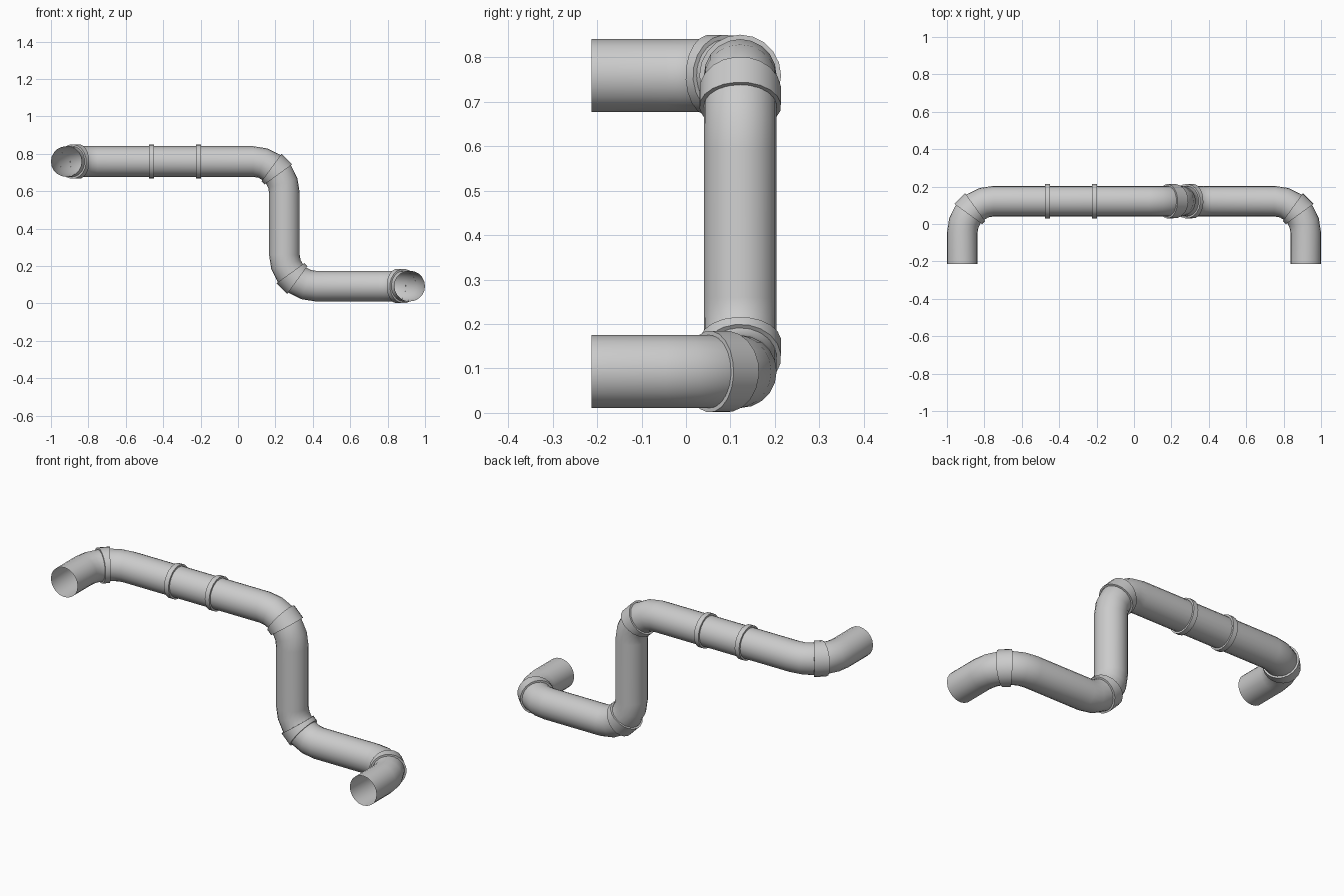
import bpy, bmesh, math
from mathutils import Vector

if "Cube" in bpy.data.objects:
    bpy.data.objects.remove(bpy.data.objects["Cube"])

SIDES, R, COLLAR_R, BEND, STEPS = 20, 0.082, 0.092, 0.167, 5
UPPER, LOWER, BACK, FRONT = 0.759, 0.093, 0.122, -0.213

# corner points of the pipe run
route = [Vector(p) for p in (
    (-0.918, FRONT, UPPER), (-0.918, BACK, UPPER), (0.248, BACK, UPPER),
    (0.248, BACK, LOWER), (0.918, BACK, LOWER), (0.918, FRONT, LOWER))]


def sweep(name, stations):
    """Skin rings through (centre, tangent, radius) stations, ends left open."""
    bm = bmesh.new()
    rings, side, last = [], None, None
    for centre, tangent, radius in stations:
        if side is None:
            side = tangent.orthogonal().normalized()
        else:
            side = last.rotation_difference(tangent) @ side
        last = tangent
        up = tangent.cross(side)
        rings.append([bm.verts.new(centre + radius * (
            side * math.cos(a) + up * math.sin(a)))
            for a in ((i + 0.5) * math.tau / SIDES for i in range(SIDES))])
    for a, b in zip(rings, rings[1:]):
        for i in range(SIDES):
            j = (i + 1) % SIDES
            bm.faces.new((a[i], a[j], b[j], b[i]))
    mesh = bpy.data.meshes.new(name)
    bm.to_mesh(mesh)
    bm.free()
    obj = bpy.data.objects.new(name, mesh)
    bpy.context.collection.objects.link(obj)
    bpy.ops.object.select_all(action='DESELECT')
    obj.select_set(True)
    bpy.context.view_layer.objects.active = obj
    bpy.ops.object.shade_smooth_by_angle(angle=math.radians(35))


def collar(name, start, end):
    """Raised band with stepped rims between two path stations."""
    (c0, t0), (c1, t1) = start, end
    sweep(name, [(c0, t0, R), (c0, t0, COLLAR_R), (c1, t1, COLLAR_R), (c1, t1, R)])


# continuous pipe with rounded elbows, plus a collar on each elbow's middle step
first = (route[1] - route[0]).normalized()
path = [(route[0], first)]
for n in range(1, len(route) - 1):
    d0 = (route[n] - route[n - 1]).normalized()
    d1 = (route[n + 1] - route[n]).normalized()
    centre = route[n] + BEND * (d1 - d0)
    elbow = []
    for s in range(STEPS + 1):
        a = math.pi / 2 * s / STEPS
        elbow.append((centre - d1 * BEND * math.cos(a) + d0 * BEND * math.sin(a),
                      d0 * math.cos(a) + d1 * math.sin(a)))
    path += elbow
    collar(f"elbow_collar_{n}", elbow[2], elbow[3])
path.append((route[-1], (route[-1] - route[-2]).normalized()))
sweep("pipe", [(c, t, R) for c, t in path])

# two narrow collars on the upper straight run
along = Vector((1, 0, 0))
for n, x in enumerate((-0.462, -0.212)):
    collar(f"joint_collar_{n + 1}",
           (Vector((x - 0.0135, BACK, UPPER)), along),
           (Vector((x + 0.0135, BACK, UPPER)), along))
